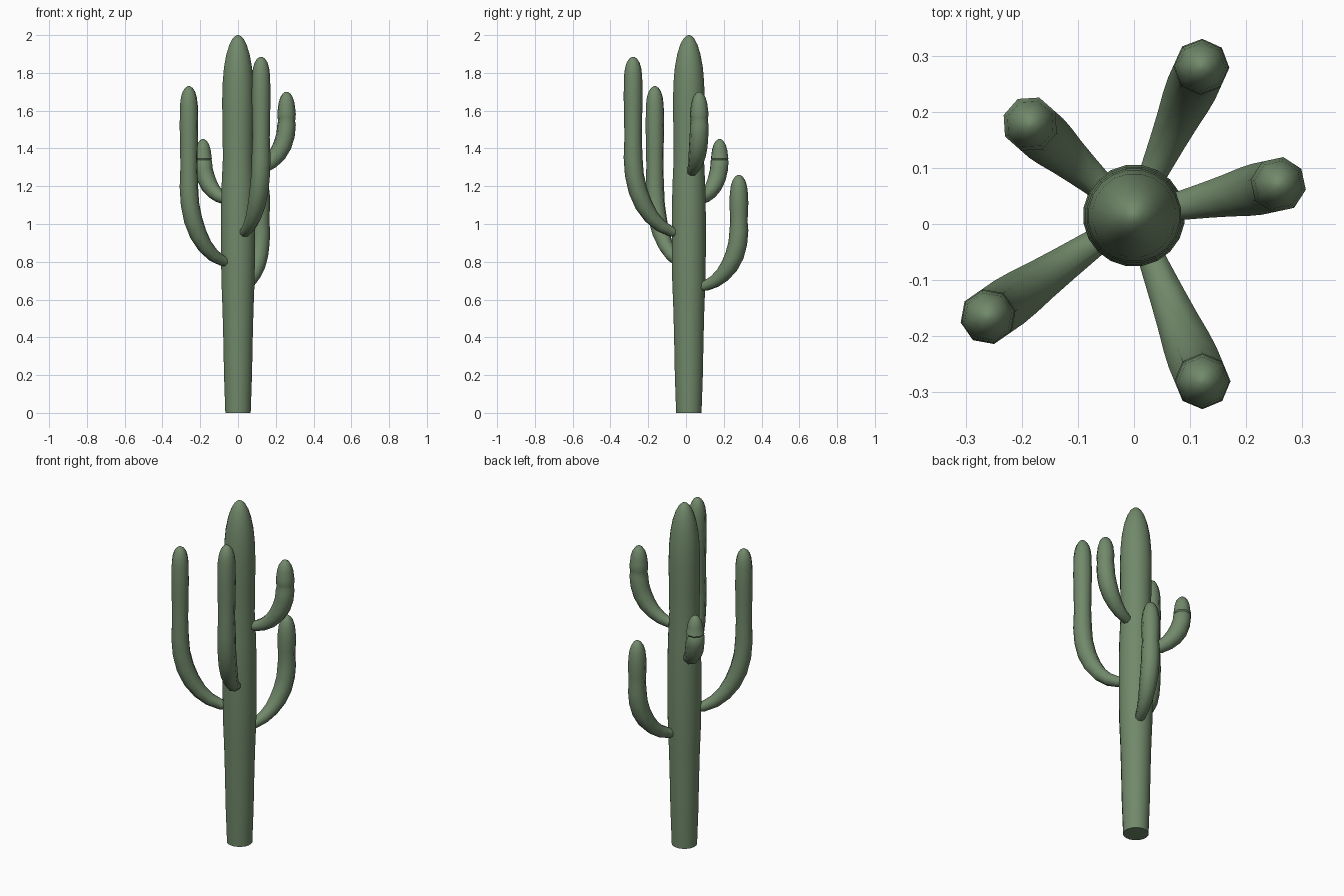
import bpy, bmesh, math
from mathutils import Vector

if "Cube" in bpy.data.objects:
    bpy.data.objects.remove(bpy.data.objects["Cube"])

green = bpy.data.materials.new("cactus green")
green.diffuse_color = (0.165, 0.25, 0.145, 1)
green.use_nodes = True
green.node_tree.nodes["Principled BSDF"].inputs["Base Color"].default_value = green.diffuse_color

AXIS = Vector((0, 0.015, 0))  # trunk centre


def tube(name, rings, sides, side_dir):
    """Skin rings of (centre, tangent, radius); side_dir is perpendicular to all tangents."""
    bm = bmesh.new()
    loops = []
    for c, t, r in rings:
        u = side_dir
        v = t.normalized().cross(u)
        loops.append([bm.verts.new(c + r * (math.cos(a) * u + math.sin(a) * v))
                      for a in (2 * math.pi * (i + 0.5) / sides for i in range(sides))])
    for a, b in zip(loops, loops[1:]):
        for i in range(sides):
            j = (i + 1) % sides
            bm.faces.new((a[i], a[j], b[j], b[i]))
    bm.faces.new(loops[0][::-1])
    bm.faces.new(loops[-1])
    bmesh.ops.recalc_face_normals(bm, faces=bm.faces[:])
    me = bpy.data.meshes.new(name)
    bm.to_mesh(me)
    bm.free()
    ob = bpy.data.objects.new(name, me)
    bpy.context.collection.objects.link(ob)
    me.materials.append(green)
    bpy.context.view_layer.objects.active = ob
    ob.select_set(True)
    bpy.ops.object.shade_smooth_by_angle(angle=math.radians(50))
    ob.select_set(False)
    return ob


# Trunk: (height, radius) profile with a gentle waist and a domed top
profile = [(0, .068), (.2, .075), (.4, .079), (.55, .083), (.7, .089), (.85, .091),
           (1.05, .091), (1.2, .088), (1.35, .081), (1.5, .083), (1.65, .085),
           (1.75, .082), (1.83, .075), (1.9, .062), (1.95, .046), (1.98, .03),
           (1.995, .015), (2.0, .004)]
UP = Vector((0, 0, 1))
tube("trunk", [(AXIS + UP * z, UP, r) for z, r in profile], 20, Vector((1, 0, 0)))


# Arms: elliptical elbow out of the trunk, then a vertical finger with a domed tip
def arm(name, x, y, z0, bend, top):
    off = Vector((x, y, 0)) - AXIS
    reach, out = off.length, off.normalized()
    side = UP.cross(out)
    r0 = 0.04
    rings = []
    for i in range(8):
        t = math.pi / 2 * i / 7
        c = AXIS + out * (r0 + (reach - r0) * math.sin(t)) + UP * (z0 + bend * (1 - math.cos(t)))
        tan = out * ((reach - r0) * math.cos(t)) + UP * (bend * math.sin(t))
        rings.append((c, tan, 0.022 + 0.028 * min(1, i / 4.5)))
    base = AXIS + out * reach
    zb = z0 + bend
    span = top - 0.1 - zb
    for f, r in ((.25, .046), (.5, .048), (.75, .05), (1, .048)):
        rings.append((base + UP * (zb + span * f), UP, r))
    for d, r in ((.06, .043), (.03, .034), (.01, .021), (0, .006)):
        rings.append((base + UP * (top - d), UP, r))
    tube(name, rings, 8, side)


arm("arm_back", .12, .28, .665, .30, 1.26)
arm("arm_right", .257, .07, 1.275, .25, 1.70)
arm("arm_front", .122, -.28, .95, .40, 1.885)
arm("arm_left_front", -.26, -.165, .795, .40, 1.73)
arm("arm_left_back", -.185, .178, 1.125, .21, 1.45)
